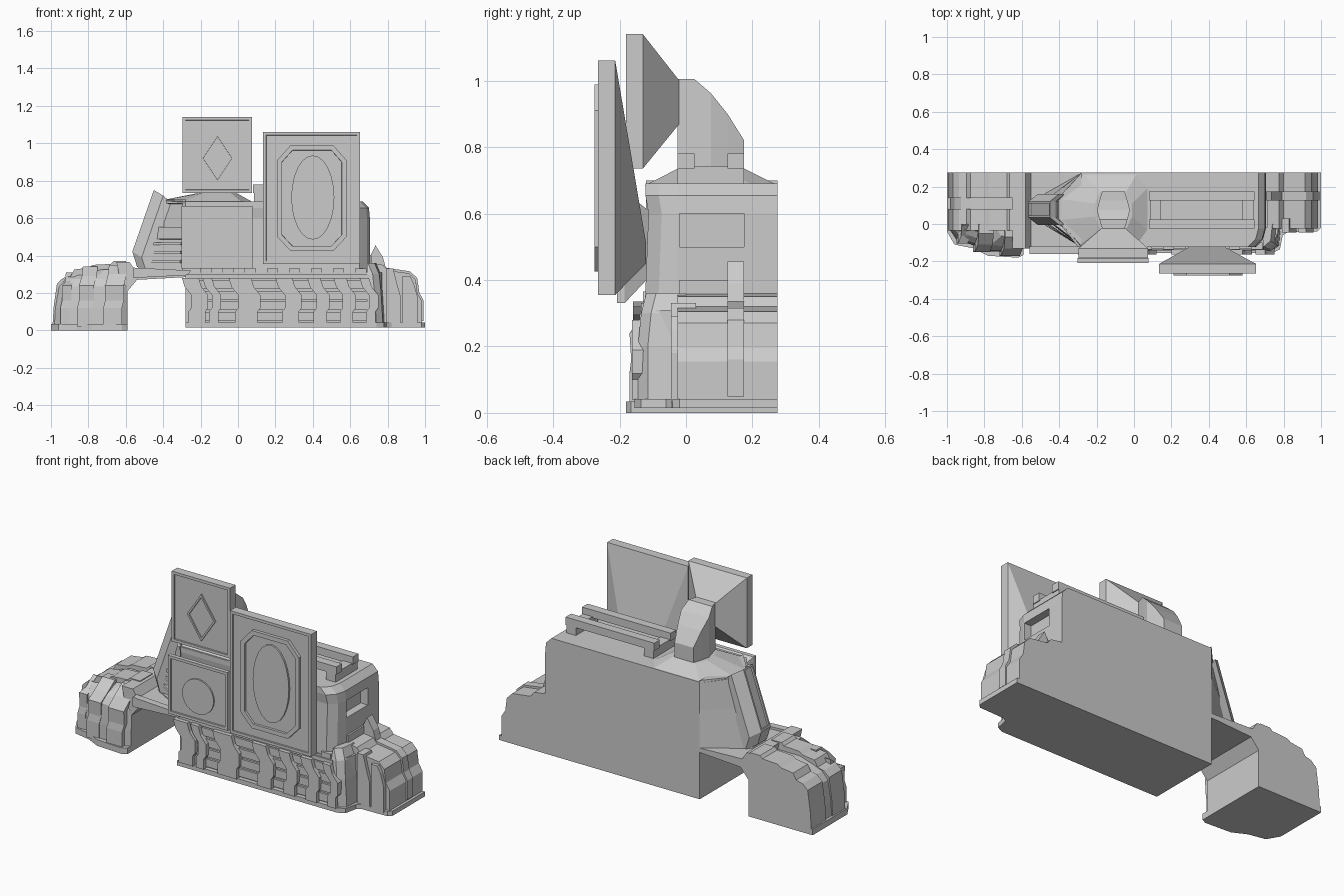
import bpy, bmesh, math
from mathutils import Vector

BACK = 0.275  # flat rear plane shared by most parts


def finish(name, bm, pick=None, inset=0, depth=0):
    """Clean normals, optionally recess the faces chosen by pick, and link the object."""
    bmesh.ops.recalc_face_normals(bm, faces=bm.faces)
    bm.normal_update()
    if pick:
        faces = [f for f in bm.faces if pick(f)]
        bmesh.ops.inset_individual(bm, faces=faces, thickness=inset, use_even_offset=True)
        bmesh.ops.inset_individual(bm, faces=faces, thickness=0.001, depth=depth, use_even_offset=True)
    me = bpy.data.meshes.new(name)
    bm.to_mesh(me)
    bm.free()
    ob = bpy.data.objects.new(name, me)
    bpy.context.collection.objects.link(ob)
    return ob


def loft(name, rings, **kw):
    bm = bmesh.new()
    vs = [[bm.verts.new(p) for p in r] for r in rings]
    n = len(rings[0])
    for a, b in zip(vs, vs[1:]):
        for i in range(n):
            j = (i + 1) % n
            bm.faces.new((a[i], a[j], b[j], b[i]))
    bm.faces.new(vs[0])
    bm.faces.new(vs[-1])
    return finish(name, bm, **kw)


def side(name, pts, y0, y1, **kw):
    """Extrude an x-z profile along y."""
    return loft(name, [[(x, y, z) for x, z in pts] for y in (y0, y1)], **kw)


def plan(name, pts, z0, z1, **kw):
    """Extrude an x-y outline along z."""
    return loft(name, [[(x, y, z) for x, y in pts] for z in (z0, z1)], **kw)


def box(name, x0, x1, y0, y1, z0, z1, **kw):
    return plan(name, [(x0, y0), (x1, y0), (x1, y1), (x0, y1)], z0, z1, **kw)


def rect(x0, x1, z0, z1, y):
    return [(x0, y, z0), (x1, y, z0), (x1, y, z1), (x0, y, z1)]


def faces_front(f):
    return f.normal.y < -0.99


def board(name, r, y0, y1, r_back, y2):
    """Framed sign with a tapering mount behind it."""
    box(name, r[0], r[1], y0, y1, r[2], r[3], pick=faces_front, inset=0.016, depth=-0.008)
    loft(name + "_mount", [rect(*r, y1), rect(*r_back, y2)])


def disc(cx, cz, rx, rz, n=24):
    return [(cx + rx * math.cos(math.tau * i / n), cz + rz * math.sin(math.tau * i / n))
            for i in range(n)]


# base plinths
plan("main_plinth", [(-0.28, BACK), (-0.28, -0.155), (0.74, -0.155), (0.78, -0.135),
                     (0.795, -0.06), (0.82, -0.045), (0.98, -0.04), (1, -0.02), (1, BACK)], 0.015, 0.042)
plan("left_plinth", [(-0.59, BACK), (-0.59, -0.165), (-0.62, -0.18), (-0.78, -0.17),
                     (-0.86, -0.13), (-0.96, -0.11), (-1, -0.04), (-1, BACK)], 0.0, 0.035)

# lower hull between the tracks
plan("lower_hull", [(-0.28, BACK), (-0.28, -0.13), (0.7, -0.13), (0.75, -0.1),
                    (0.77, -0.04), (0.77, BACK)], 0.03, 0.31)

# upper hull with chamfered right corner and narrowing roof edge
def hull_ring(z, y, dx):
    return [(-0.28, BACK, z), (-0.28, y, z), (0.65 - dx, y, z), (0.69 - dx, y + 0.04, z),
            (0.705 - dx, -0.025, z), (0.705 - dx, BACK, z)]

hull = loft("upper_hull", [hull_ring(0.29, -0.125, 0), hull_ring(0.37, -0.122, 0),
                           hull_ring(0.6, -0.113, 0), hull_ring(0.655, -0.122, 0.005),
                           hull_ring(0.69, -0.122, 0.04)])
cut = box("window_cutter", 0.66, 0.8, -0.02, 0.175, 0.5, 0.6)
cut.hide_render = True
cut.hide_set(True)
mod = hull.modifiers.new("window", 'BOOLEAN')
mod.operation = 'DIFFERENCE'
mod.object = cut
box("end_ledge", 0.69, 0.715, -0.02, 0.175, 0.35, 0.4)

# trim blocks along the belt line
box("belt_trim", -0.28, 0.7, -0.14, -0.1, 0.275, 0.298)
for i in range(8):
    x = -0.2 + i * 0.118
    box("belt_block", x, x + 0.06, -0.136, -0.1, 0.3, 0.33)

# zigzag tread ribs and the slats between them
def rib(x, w, y0, y1, zt=0.28, zb=0.04):
    h = zt - zb
    left = [(x, zt), (x + 0.015, zb + 0.8 * h), (x + 0.05, zb + 0.62 * h),
            (x + 0.05, zb + 0.33 * h), (x + 0.035, zb + 0.25 * h), (x + 0.035, zb)]
    side("tread_rib", left + [(a + w, b) for a, b in reversed(left)], y0, y1)

for x, w in ((-0.3, 0.09), (-0.19, 0.05), (-0.05, 0.12), (0.2, 0.09),
             (0.37, 0.07), (0.51, 0.07), (0.65, 0.05)):
    rib(x, w, -0.163, -0.1)
for i in range(4):
    z = 0.05 + i * 0.058
    box("tread_slat", -0.25, 0.7, -0.142, -0.1, z, z + 0.045)

# left track: terraced core, raised end ribs and front ribs
def track_ring(z, d, e):
    return [(-0.59, BACK, z), (-0.985 + d, BACK, z), (-0.985 + d, -0.03, z),
            (-0.945 + d, -0.09 + e, z), (-0.85 + d * 0.6, -0.115 + e, z),
            (-0.79 + d * 0.4, -0.145 + e, z), (-0.62, -0.15 + e, z), (-0.59, -0.13 + e, z)]

loft("left_track", [track_ring(*r) for r in ((0.02, 0, 0), (0.12, 0.005, 0), (0.235, 0.025, 0.005),
                                             (0.275, 0.06, 0.03), (0.295, 0.11, 0.05), (0.325, 0.2, 0.08))])
arch = [(-0.992, 0.02), (-0.985, 0.13), (-0.968, 0.25), (-0.935, 0.28), (-0.895, 0.29), (-0.875, 0.325),
        (-0.8, 0.335), (-0.775, 0.35), (-0.68, 0.355), (-0.665, 0.37), (-0.6, 0.37), (-0.6, 0.02)]
side("left_track_rib", arch, -0.035, 0.08)
side("left_track_rib", arch, 0.14, BACK)
for x0, x1, y, top in ((-0.94, -0.89, -0.105, 0.28), (-0.85, -0.77, -0.15, 0.31),
                       (-0.71, -0.61, -0.17, 0.32)):
    loft("left_front_rib", [[(x0 + s, y + e, z), (x1 + s, y + e, z), (x1 + s, 0.0, z), (x0 + s, 0.0, z)]
                            for z, s, e in ((0.02, -0.01, 0), (0.12, -0.01, 0), (0.16, 0, 0.005),
                                            (0.24, 0, 0), (top - 0.02, 0.015, 0.04), (top + 0.03, 0.02, 0.1))])

# bridge from left track to hull
side("bridge", [(-0.61, 0.18), (-0.59, 0.21), (-0.54, 0.27), (-0.27, 0.285), (-0.27, 0.31),
                (-0.55, 0.32), (-0.58, 0.365), (-0.65, 0.365)], -0.13, BACK)
side("bridge_edge", [(-0.56, 0.28), (-0.27, 0.295), (-0.25, 0.32), (-0.56, 0.335)], -0.16, -0.12)

# right track with stepped profile, front shoulder, fin and ribs
end = [(0.68, 0.02), (0.985, 0.02), (0.985, 0.155), (0.96, 0.195), (0.95, 0.27),
       (0.915, 0.305), (0.8, 0.32), (0.775, 0.35), (0.7, 0.36)]
side("right_track", end, -0.025, BACK)
loft("right_shoulder", [[(0.69, -y, z), (0.74 - d, -y, z), (0.775 - d, -y + 0.03, z),
                         (0.785 - d, 0, z), (0.69, 0, z)]
                        for z, y, d in ((0.03, 0.145, 0), (0.2, 0.145, 0.01), (0.3, 0.135, 0.02),
                                        (0.36, 0.12, 0.045))])
side("right_fin", [(0.68, 0.05), (0.992, 0.05), (0.992, 0.16), (0.97, 0.2), (0.958, 0.28),
                   (0.92, 0.315), (0.79, 0.335), (0.775, 0.39), (0.735, 0.455), (0.69, 0.36)], 0.125, 0.175)
for x0, x1, top in ((0.79, 0.85, 0.33), (0.88, 0.94, 0.29)):
    side("right_front_rib", [(x0, 0.03), (x1 + 0.02, 0.03), (x1 + 0.02, 0.18), (x1, 0.25),
                             (x1 - 0.02, top), (x0, top)], -0.045, 0.03)

# cab: wedge with recessed windows and slats on the front side, plain behind
def cab_ring(z, x):
    return [(-0.28, BACK, z), (x, 0.135, z), (x, 0.02, z), (-0.28, -0.12, z)]

loft("cab", [cab_ring(0.3, -0.53), cab_ring(0.51, -0.464), cab_ring(0.53, -0.457), cab_ring(0.7, -0.405)],
     pick=lambda f: f.calc_area() > 0.015 and f.normal.y < -0.25 and abs(f.normal.z) < 0.8,
     inset=0.022, depth=-0.018)
for z in (0.36, 0.41, 0.455):
    a, b = Vector((-0.53 + (z - 0.3) * 0.315, 0.02, z)), Vector((-0.28, -0.12, z))
    loft("cab_slat", [[(v.x - 0.004, v.y - 0.003, z), (v.x + 0.03, v.y + 0.03, z),
                       (v.x + 0.03, v.y + 0.03, z + 0.015), (v.x, v.y - 0.003, z + 0.015)]
                      for v in (a.lerp(b, 0.15), a.lerp(b, 0.88))])

# leaning windscreen with angled side frames
screen = [(-0.565, 0.42), (-0.45, 0.75), (-0.42, 0.725), (-0.4, 0.68), (-0.5, 0.35), (-0.54, 0.34)]
loft("windscreen", [[(x + d, y, z - d * 0.6) for x, z in screen]
                    for y, d in ((-0.005, 0.05), (0.035, 0), (0.12, 0), (0.16, 0.05))],
     pick=lambda f: f.normal.x < -0.6 and f.normal.z > 0.1, inset=0.01, depth=-0.01)

# raised roof skirt below the sign post
loft("roof_skirt", [[(-0.41, 0.02, 0.695), (-0.3, -0.123, 0.685), (0.02, -0.123, 0.685), (0.08, -0.04, 0.685),
                     (0.08, 0.2, 0.685), (0.02, BACK, 0.685), (-0.28, BACK, 0.685), (-0.41, 0.135, 0.695)],
                    [(-0.21, 0.04, 0.735), (-0.18, -0.025, 0.735), (-0.04, -0.025, 0.735), (-0.01, 0.04, 0.735),
                     (-0.01, 0.11, 0.735), (-0.04, 0.175, 0.735), (-0.18, 0.175, 0.735), (-0.21, 0.11, 0.735)]])

# faceted sign post with curved back
bm = bmesh.new()
for y, w, z in ((-0.025, 0.06, 1.005), (0.025, 0.075, 1.005), (0.075, 0.088, 0.962),
                (0.125, 0.075, 0.9), (0.175, 0.06, 0.82)):
    for x in (-0.11 - w, -0.11 + w):
        bm.verts.new((x, y, z))
        bm.verts.new((x, y, 0.72))
bmesh.ops.convex_hull(bm, input=bm.verts)
bmesh.ops.dissolve_limit(bm, angle_limit=0.02, verts=bm.verts, edges=bm.edges)
finish("sign_post", bm)

# roof rack
for y in (-0.025, 0.125):
    box("rack_rail", 0.08, 0.645, y, y + 0.05, 0.735, 0.78)
for x in (0.085, 0.58):
    box("rack_foot", x, x + 0.06, -0.025, 0.175, 0.68, 0.742)

# sign boards
board("upper_sign", (-0.297, 0.075, 0.735, 1.14), -0.18, -0.13, (-0.17, -0.05, 0.87, 1.0), -0.02)
board("lower_sign", (-0.302, 0.078, 0.33, 0.665), -0.208, -0.185, (-0.25, 0.03, 0.42, 0.6), -0.1)
board("large_sign", (0.135, 0.652, 0.355, 1.06), -0.265, -0.213, (0.3, 0.48, 0.45, 0.51), -0.12)

# plain relief plates on the signs
side("diamond_plate", [(-0.2, 0.92), (-0.11, 0.785), (-0.02, 0.92), (-0.11, 1.055)], -0.18, -0.165,
     pick=faces_front, inset=0.01, depth=-0.006)
side("round_plate", disc(-0.11, 0.475, 0.1, 0.1), -0.208, -0.195)
side("octagon_frame", [(0.28, 0.425), (0.51, 0.425), (0.58, 0.5), (0.58, 0.91), (0.51, 0.988),
                       (0.28, 0.988), (0.21, 0.91), (0.21, 0.5)], -0.275, -0.25,
     pick=faces_front, inset=0.025, depth=-0.012)
side("oval_plate", disc(0.4, 0.71, 0.115, 0.225), -0.273, -0.255)
